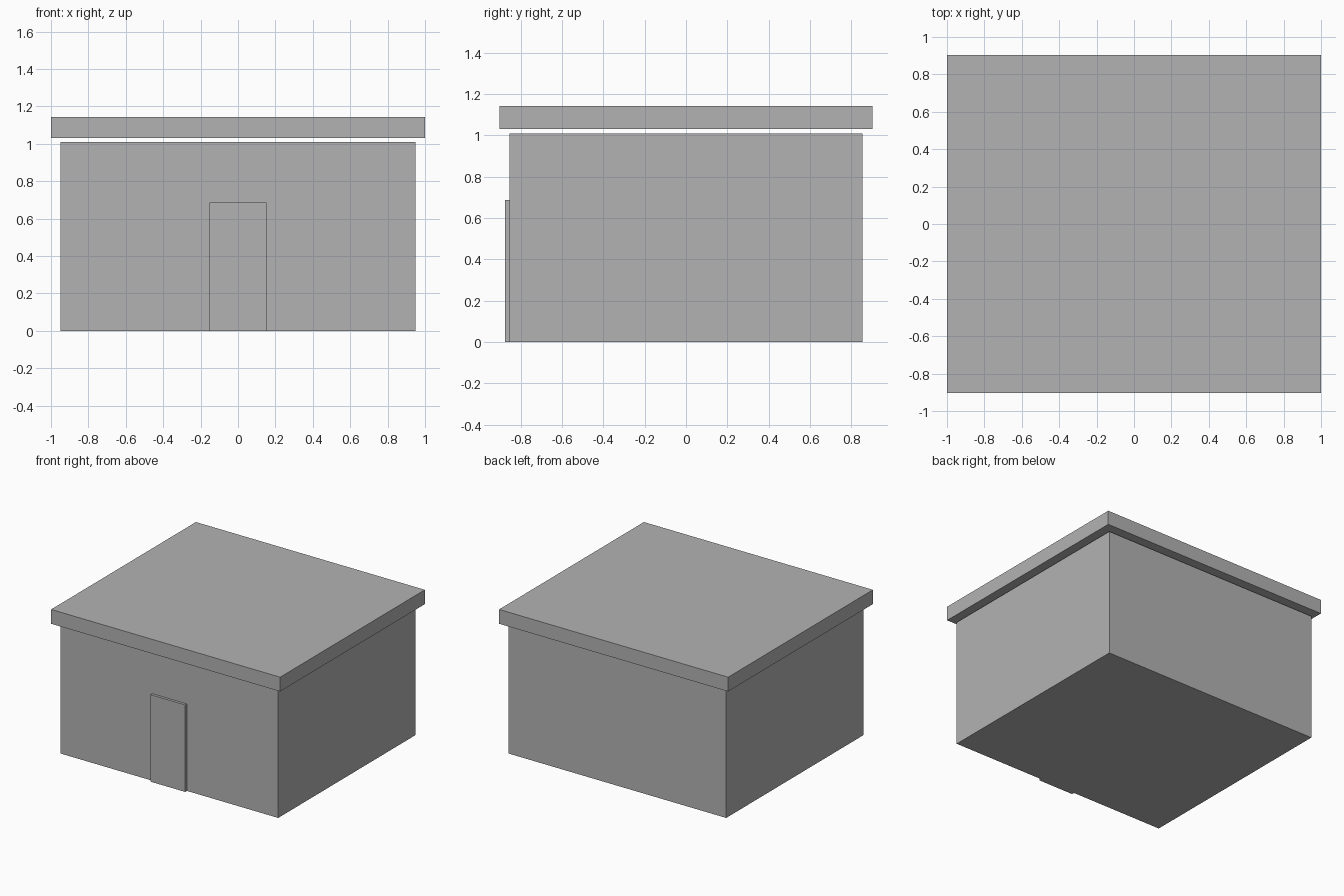
import bpy
import bmesh
from mathutils import Vector

cube = bpy.data.objects.get("Cube")
if cube:
    bpy.data.objects.remove(cube, do_unlink=True)

# One plain grey for the whole building
grey = bpy.data.materials.new("plain_grey")
grey.use_nodes = True
colour = (0.45, 0.45, 0.45, 1)
grey.diffuse_color = colour
grey.node_tree.nodes["Principled BSDF"].inputs["Base Color"].default_value = colour


def box(name, low, high):
    """Add a flat-faced box between two corners."""
    low, high = Vector(low), Vector(high)
    mesh = bpy.data.meshes.new(name)
    bm = bmesh.new()
    bmesh.ops.create_cube(bm, size=1)
    bmesh.ops.scale(bm, vec=high - low, verts=bm.verts)
    bmesh.ops.translate(bm, vec=(low + high) / 2, verts=bm.verts)
    bm.to_mesh(mesh)
    bm.free()
    mesh.materials.append(grey)
    obj = bpy.data.objects.new(name, mesh)
    bpy.context.collection.objects.link(obj)
    return obj


# Main block of the building
box("walls", (-0.95, -0.855, 0), (0.95, 0.855, 1.01))

# Overhanging flat roof slab, floating just above the walls
box("roof", (-1, -0.903, 1.03), (1, 0.903, 1.143))

# Thin door panel standing proud of the front wall
box("door", (-0.152, -0.876, 0), (0.152, -0.855, 0.687))
